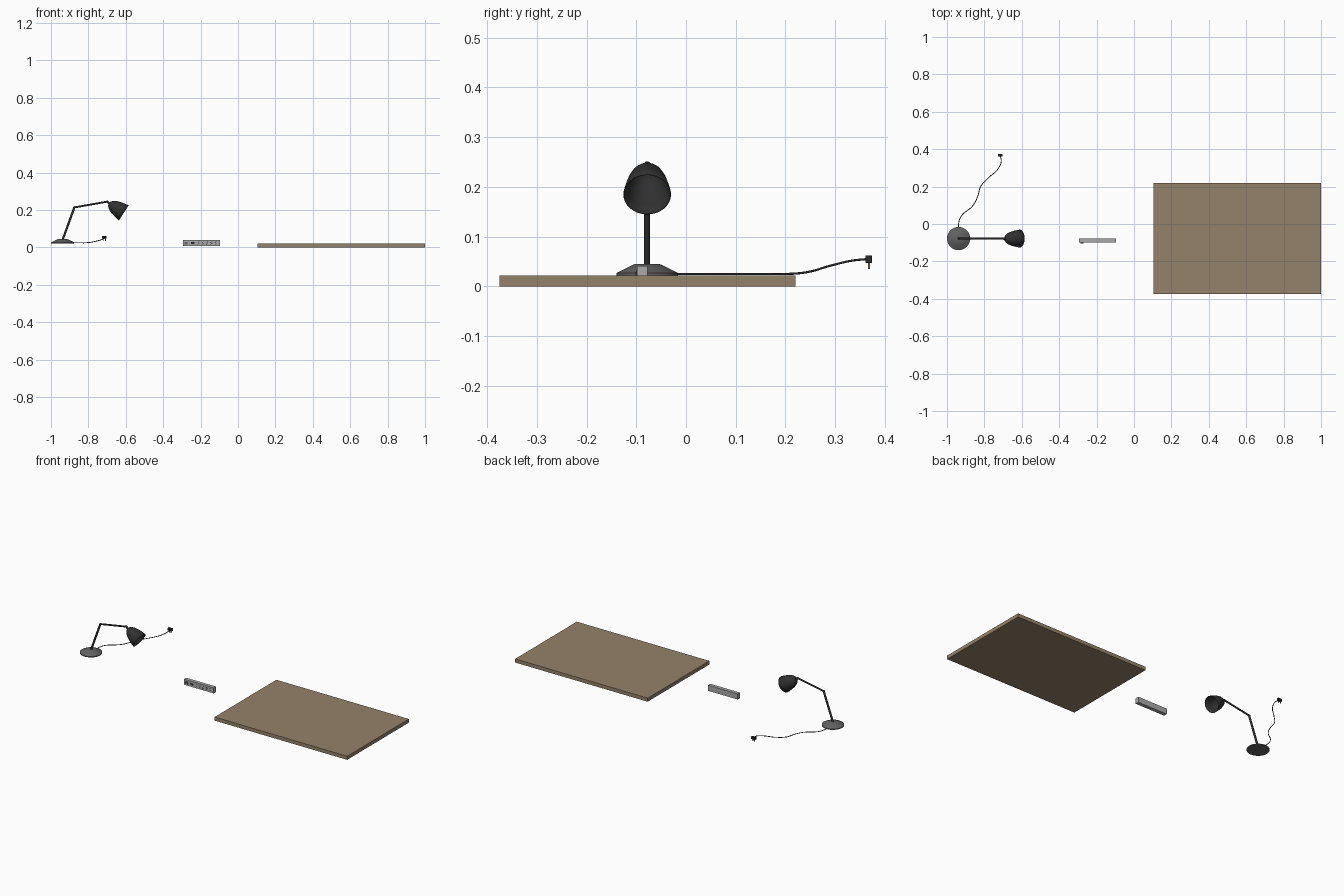
import bpy, bmesh, math
from mathutils import Vector

cube = bpy.data.objects.get("Cube")
if cube:
    bpy.data.objects.remove(cube, do_unlink=True)


def material(name, r, g, b):
    m = bpy.data.materials.new(name)
    m.use_nodes = True
    m.diffuse_color = (r, g, b, 1)
    m.node_tree.nodes["Principled BSDF"].inputs["Base Color"].default_value = (r, g, b, 1)
    return m


WOOD = material("wood", .30, .225, .145)
BLACK = material("black metal", .03, .03, .03)
GREY = material("grey metal", .12, .12, .12)
PALE = material("pale grey plastic", .40, .40, .40)
DARK = material("dark plastic", .02, .02, .02)
BRASS = material("brass", .25, .17, .09)


def finish(name, bm, mat, smooth=True):
    bmesh.ops.recalc_face_normals(bm, faces=bm.faces)
    mesh = bpy.data.meshes.new(name)
    bm.to_mesh(mesh)
    bm.free()
    mesh.materials.append(mat)
    ob = bpy.data.objects.new(name, mesh)
    bpy.context.collection.objects.link(ob)
    if smooth:
        bpy.context.view_layer.objects.active = ob
        ob.select_set(True)
        bpy.ops.object.shade_smooth_by_angle(angle=math.radians(35))
        ob.select_set(False)
    return ob


def box(name, lo, hi, mat, tilt=0):
    bm = bmesh.new()
    bmesh.ops.create_cube(bm, size=1)
    bmesh.ops.scale(bm, vec=Vector(hi) - Vector(lo), verts=bm.verts)
    ob = finish(name, bm, mat, False)
    ob.location = (Vector(lo) + Vector(hi)) / 2
    ob.rotation_euler.y = tilt
    return ob


def lathe(name, profile, origin, axis, mat, sides=32):
    """Spin (radius, distance) points about an axis."""
    bm = bmesh.new()
    verts = [bm.verts.new((r, 0, d)) for r, d in profile]
    edges = [bm.edges.new(pair) for pair in zip(verts, verts[1:])]
    bmesh.ops.spin(bm, geom=verts + edges, axis=(0, 0, 1), cent=(0, 0, 0),
                   angle=math.tau, steps=sides)
    bmesh.ops.remove_doubles(bm, verts=bm.verts, dist=1e-5)
    ob = finish(name, bm, mat)
    ob.location = origin
    ob.rotation_euler = Vector(axis).to_track_quat('Z', 'Y').to_euler()
    return ob


def rod(name, a, b, r, mat):
    a, b = Vector(a), Vector(b)
    h = (b - a).length
    return lathe(name, [(0, 0), (r, 0), (r, h), (0, h)], a, b - a, mat, 16)


def ball(name, centre, r, mat):
    bm = bmesh.new()
    bmesh.ops.create_uvsphere(bm, u_segments=16, v_segments=8, radius=r)
    finish(name, bm, mat).location = centre


# Wooden board
box("desk_top", (.105, -.375, 0), (1, .22, .022), WOOD)

# Lamp base, arms and joints
Y = -.078
lathe("lamp_base", [(0, 0), (.062, 0), (.062, .005), (.03, .021), (.024, .023), (0, .023)],
      (-.938, Y, .022), (0, 0, 1), GREY)
foot, elbow, head = (-.938, Y, .04), (-.875, Y, .214), (-.70, Y, .245)
rod("lower_arm", foot, elbow, .006, BLACK)
rod("upper_arm", elbow, head, .005, BLACK)
ball("elbow_joint", elbow, .0065, BLACK)
ball("head_joint", head, .0065, BLACK)

# Open lamp shade, spun about its tilted axis
axis = Vector((.84, 0, -.545)).normalized()
rim = Vector((-.611, Y, .185))
shade = lathe("lamp_shade", [(0, -.095), (.012, -.092), (.023, -.082), (.032, -.067),
                             (.039, -.047), (.044, -.024), (.048, 0)], rim, axis, BLACK)
wall = shade.modifiers.new("wall", 'SOLIDIFY')
wall.thickness = .0015
rod("shade_neck", head, rim - axis * .09, .006, BLACK)

# Power cord
path = [(-.938, -.025, .025), (-.938, .0, .025), (-.925, .04, .025), (-.86, .10, .025),
        (-.835, .15, .025), (-.82, .20, .025), (-.78, .245, .029), (-.727, .295, .043),
        (-.71, .335, .052), (-.715, .365, .055)]
curve = bpy.data.curves.new("power_cord", 'CURVE')
curve.dimensions = '3D'
curve.bevel_depth = .0022
curve.bevel_resolution = 2
spline = curve.splines.new('BEZIER')
spline.bezier_points.add(len(path) - 1)
for p, co in zip(spline.bezier_points, path):
    p.co = co
    p.handle_left_type = p.handle_right_type = 'AUTO'
curve.materials.append(BLACK)
bpy.context.collection.objects.link(bpy.data.objects.new("power_cord", curve))

# Plug with two prongs
box("plug_body", (-.728, .361, .047), (-.702, .374, .062), DARK)
for i, x in enumerate((-.721, -.709)):
    box(f"plug_prong_{i + 1}", (x - .002, .366, .035), (x + .002, .37, .048), BRASS)

# Power strip with switch and slanted sockets on its front
box("power_strip", (-.295, -.099, .007), (-.095, -.077, .041), PALE)
box("strip_switch", (-.285, -.103, .017), (-.269, -.098, .029), GREY)
box("switch_label", (-.25, -.1, .018), (-.232, -.098, .028), DARK)
for i in range(5):
    x = -.211 + i * .023
    for j, z in enumerate((.02, .029)):
        box(f"socket_slot_{i + 1}_{j + 1}", (x - .0055, -.1, z - .0013),
            (x + .0055, -.098, z + .0013), DARK, -.6)
